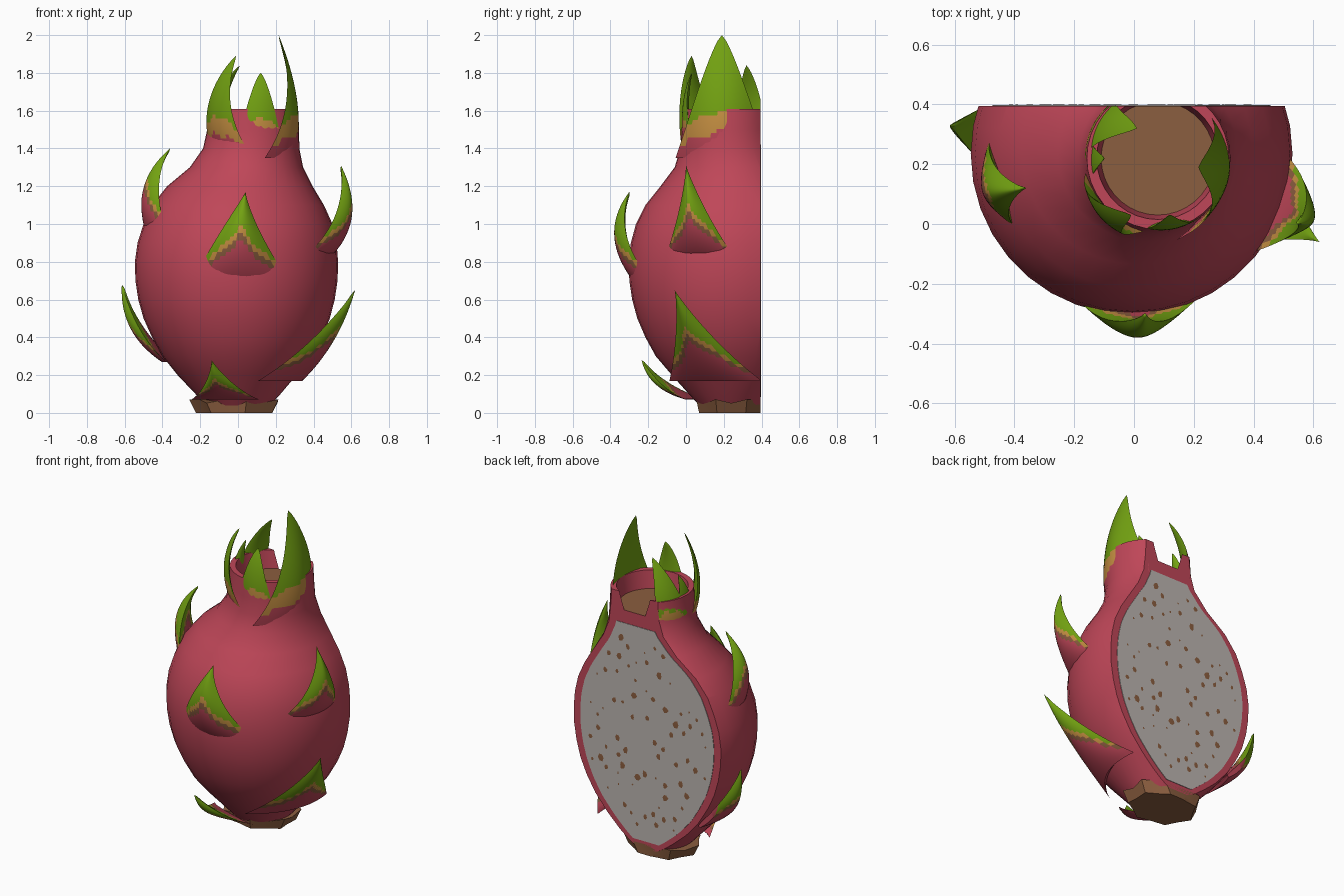
import bpy, bmesh, math, random
from mathutils import Vector

if "Cube" in bpy.data.objects:
    bpy.data.objects.remove(bpy.data.objects["Cube"])

random.seed(4)
CUT = 0.395  # the fruit is sliced flat at this y


def material(name, rgb):
    m = bpy.data.materials.new(name)
    m.diffuse_color = (*rgb, 1)
    m.use_nodes = True
    m.node_tree.nodes["Principled BSDF"].inputs["Base Color"].default_value = m.diffuse_color
    return m


PINK, BROWN, ORANGE, GREEN, FLESH = range(5)
MATS = [material("pink skin", (0.52, 0.062, 0.098)),
        material("brown", (0.26, 0.112, 0.05)),
        material("orange band", (0.57, 0.28, 0.055)),
        material("leaf green", (0.17, 0.36, 0.006)),
        material("pale flesh", (0.50, 0.465, 0.435))]


def finish(bm, name, slice_it=True, angle=45):
    bmesh.ops.remove_doubles(bm, verts=bm.verts, dist=0.0005)
    if slice_it:
        res = bmesh.ops.bisect_plane(bm, geom=bm.verts[:] + bm.edges[:] + bm.faces[:],
                                     plane_co=(0, CUT, 0), plane_no=(0, 1, 0), clear_outer=True)
        rim = [e for e in res["geom_cut"] if isinstance(e, bmesh.types.BMEdge)]
        if rim:
            bmesh.ops.triangle_fill(bm, edges=rim, use_beauty=True)
    bmesh.ops.recalc_face_normals(bm, faces=bm.faces)
    me = bpy.data.meshes.new(name)
    bm.to_mesh(me)
    bm.free()
    for m in MATS:
        me.materials.append(m)
    ob = bpy.data.objects.new(name, me)
    bpy.context.collection.objects.link(ob)
    bpy.ops.object.select_all(action='DESELECT')
    ob.select_set(True)
    bpy.context.view_layer.objects.active = ob
    bpy.ops.object.shade_smooth_by_angle(angle=math.radians(angle))
    return ob


# Fruit skin: stacked rings (z, radius, centre x, centre y), ending in the crown cup
RINGS = [(0.04, .17, 0, .24), (0.1, .225, 0, .24), (0.2, .315, -.005, .24), (0.3, .395, -.005, .235),
         (0.4, .45, -.005, .235), (0.5, .493, -.007, .235), (0.6, .52, -.008, .235),
         (0.7, .535, -.008, .235), (0.8, .538, -.008, .235), (0.9, .527, -.005, .235),
         (1.0, .50, 0, .235), (1.1, .455, 0, .24), (1.2, .385, .01, .25), (1.3, .30, .045, .24),
         (1.4, .255, .07, .225), (1.5, .243, .08, .22), (1.61, .238, .08, .22),
         (1.61, .205, .08, .22), (1.5, .19, .08, .22)]
SEG = 36
bm = bmesh.new()
loops = [[bm.verts.new((cx + r * math.cos(k * math.tau / SEG), cy + r * math.sin(k * math.tau / SEG), z))
          for k in range(SEG)] for z, r, cx, cy in RINGS]
for a, b in zip(loops, loops[1:]):
    for k in range(SEG):
        j = (k + 1) % SEG
        bm.faces.new((a[k], a[j], b[j], b[k]))
bm.faces.new(loops[0])
bm.faces.new(loops[-1]).material_index = BROWN  # cup floor
finish(bm, "fruit_skin")


def ring_at(z):
    for p, q in zip(RINGS, RINGS[1:]):
        if p[0] <= z <= q[0]:
            f = (z - p[0]) / (q[0] - p[0])
            return [p[i] + f * (q[i] - p[i]) for i in range(4)]


def flesh_span(z):
    _, r, cx, cy = ring_at(z)
    return cx, math.sqrt(max(r * r - (0.4 - cy) ** 2, 0)) - 0.047


# Flesh: thin plate on the cut, following the skin outline
bm = bmesh.new()
zs = [0.085 + 1.335 * i / 40 for i in range(41)]
outline = [(c + w, z) for z in zs for c, w in [flesh_span(z)]]
outline += [(c - w, z) for z in reversed(zs) for c, w in [flesh_span(z)]]
f = bm.faces.new([bm.verts.new((x, CUT + 0.003, z)) for x, z in outline])
f.material_index = FLESH
ext = bmesh.ops.extrude_face_region(bm, geom=[f])
for v in ext["geom"]:
    if isinstance(v, bmesh.types.BMVert):
        v.co.y -= 0.005
for f in bm.faces:
    f.material_index = FLESH
finish(bm, "flesh", False, 20)

# Seeds: small irregular flakes scattered over the flesh
bm = bmesh.new()
placed = []
while len(placed) < 75:
    z = random.uniform(0.17, 1.33)
    c, w = flesh_span(z)
    x = c + random.uniform(-1, 1) * (w - 0.04)
    if any(math.hypot(x - a, z - b) < 0.06 for a, b in placed):
        continue
    placed.append((x, z))
    s = random.choice((0.006, 0.01, 0.014, 0.019))
    vs = []
    for k in range(6):
        r = s * random.uniform(0.75, 1.25)
        vs.append(bm.verts.new((x + r * math.cos(k * math.tau / 6), CUT + 0.005,
                                z - r * math.sin(k * math.tau / 6) * 1.2)))
    top = bm.verts.new((x, CUT + 0.006, z))
    for k in range(6):
        bm.faces.new((vs[k], vs[(k + 1) % 6], top)).material_index = BROWN
finish(bm, "seeds", False, 20)

# Base: ragged brown stem plate
bm = bmesh.new()
low, high = [], []
for k in range(14):
    a = k * math.tau / 14
    j = 1.06 if k % 2 else 0.93
    low.append(bm.verts.new((-.01 + .2 * j * math.cos(a), .24 + .165 * j * math.sin(a), 0.0)))
    high.append(bm.verts.new((-.01 + .235 * j * math.cos(a), .24 + .18 * j * math.sin(a),
                              0.06 + (.012 if k % 3 else -.008))))
for k in range(14):
    j = (k + 1) % 14
    bm.faces.new((low[k], low[j], high[j], high[k]))
bm.faces.new(low)
bm.faces.new(high)
base = finish(bm, "stem_base", True, 20)
for p in base.data.polygons:
    p.material_index = BROWN


# Scale leaf: crescent section swept along a bent midline, coloured in arched bands
def leaf(name, base, bend, tip, width, angle, crown=False):
    base, bend, tip = Vector(base), Vector(bend), Vector(tip)
    a = math.radians(angle)
    n, s = Vector((math.cos(a), math.sin(a), 0)), Vector((-math.sin(a), math.cos(a), 0))
    R, thick, power = (0.25, 0.045, 0.75) if crown else (0.5, 0.10, 1.15)
    drop = 0.0 if crown else 0.05
    arch = 0.12 if crown else 0.42
    cuts = (0.24, 0.24, 0.42) if crown else (0.50, 0.58, 0.65)
    NT, NU = 26, 14
    bm = bmesh.new()
    for inner in (0, 1):
        grid = []
        for i in range(NT + 1):
            t = i / NT
            c = base * (1 - t) ** 2 + bend * 2 * t * (1 - t) + tip * t * t
            w = width * (1 - t) ** power
            row = []
            for k in range(NU + 1):
                u = 2 * k / NU - 1
                sag = u * u * (w * w / (2 * R) * 1.2 + drop * 4 * t * (1 - t))
                depth = inner * thick * (1 - u * u) * math.sqrt(max(math.sin(math.pi * t), 0)) * (1 - t * .6)
                row.append(bm.verts.new(c + s * (u * w) - n * (sag + depth)))
            grid.append(row)
        for i in range(NT):
            for k in range(NU):
                f = bm.faces.new((grid[i][k], grid[i][k + 1], grid[i + 1][k + 1], grid[i + 1][k]))
                u, t = 2 * (k + .5) / NU - 1, (i + .5) / NT
                v = t + arch * abs(u) ** 1.4 + 0.025 * math.sin(8 * u + angle)
                f.material_index = sum(v > q for q in cuts)
    finish(bm, name, True, 50)


# Scales around the body
leaf("front_scale", (.02, -.23, .64), (-.01, -.49, .92), (.04, -.30, 1.17), .29, -90)
leaf("right_upper_scale", (.44, .06, .80), (.70, .01, 1.0), (.545, .0, 1.31), .21, -20)
leaf("right_lower_scale", (.30, .12, .17), (.53, .02, .35), (.62, -.06, .65), .27, -25)
leaf("left_upper_scale", (-.46, .13, .92), (-.59, .08, 1.20), (-.36, .12, 1.40), .19, 197)
leaf("left_lower_scale", (-.40, .29, .27), (-.63, .32, .42), (-.615, .33, .68), .2, 172)
leaf("front_lower_scale", (-.08, .02, .07), (-.12, -.2, .12), (-.14, -.235, .28), .19, -108)

# Crown of tall leaves around the cup
leaf("crown_right", (.30, .19, 1.35), (.37, .19, 1.62), (.215, .19, 2.0), .25, -2, True)
leaf("crown_front_left", (-.07, .07, 1.35), (-.19, .0, 1.62), (-.01, .03, 1.89), .16, 220, True)
leaf("crown_back_left", (-.12, .31, 1.33), (-.19, .36, 1.60), (.01, .32, 1.84), .15, 152, True)
leaf("crown_front", (.12, .0, 1.36), (.12, -.05, 1.62), (.12, .03, 1.80), .13, -82, True)
leaf("crown_left", (-.14, .21, 1.38), (-.18, .21, 1.58), (-.10, .22, 1.72), .10, 180, True)
